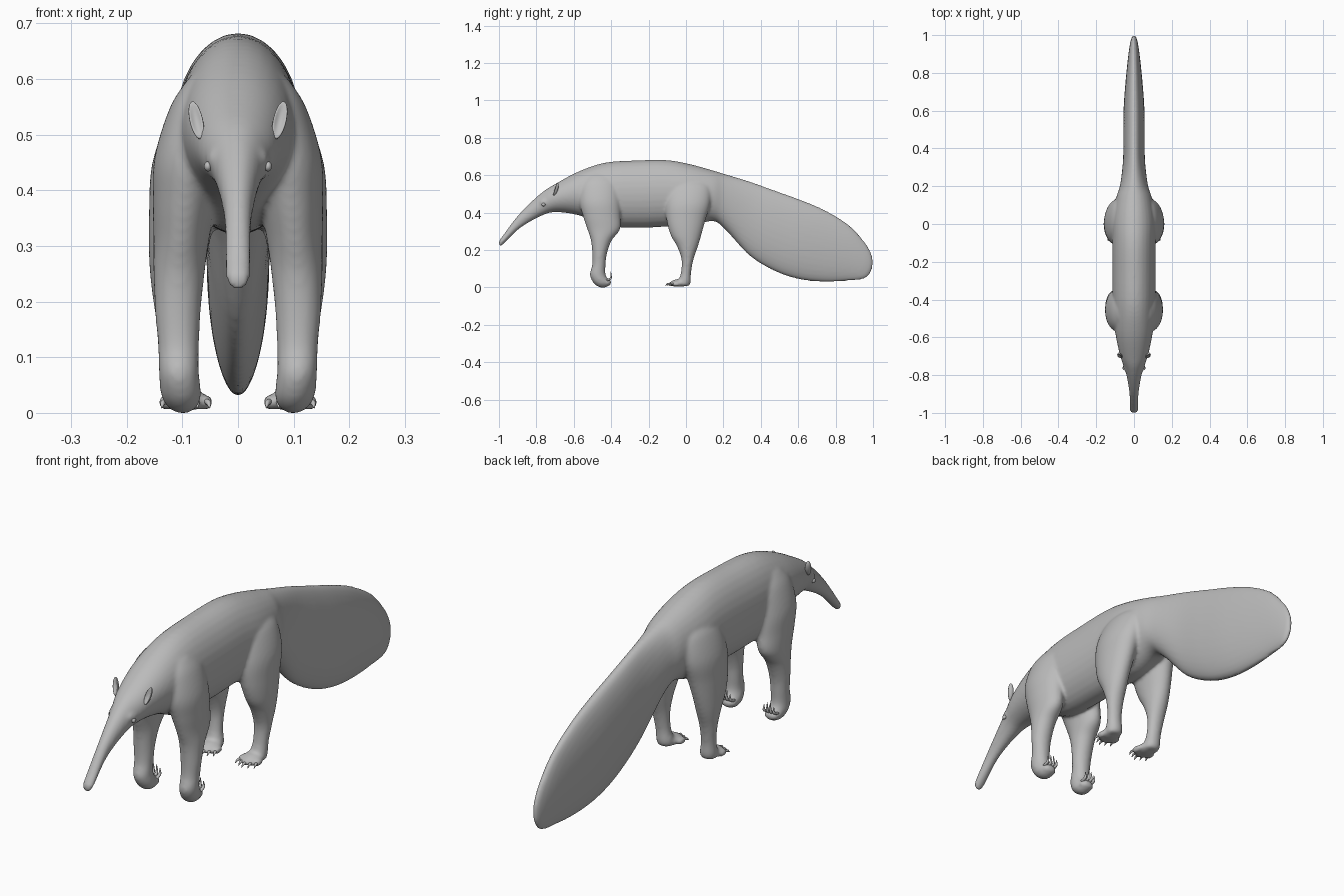
import bpy, bmesh, math
from mathutils import Vector, Matrix

cube = bpy.data.objects.get("Cube")
if cube:
    bpy.data.objects.remove(cube, do_unlink=True)

grey = bpy.data.materials.new("warm_grey")
grey.use_nodes = True
COLOUR = (0.5, 0.5, 0.5, 1)
grey.diffuse_color = COLOUR
grey.node_tree.nodes["Principled BSDF"].inputs["Base Color"].default_value = COLOUR


def finish(bm, name):
    """Turn a bmesh into a smooth grey object."""
    bmesh.ops.recalc_face_normals(bm, faces=bm.faces)
    mesh = bpy.data.meshes.new(name)
    bm.to_mesh(mesh)
    bm.free()
    mesh.materials.append(grey)
    mesh.shade_smooth()
    obj = bpy.data.objects.new(name, mesh)
    bpy.context.collection.objects.link(obj)
    return obj


def smooth_rows(rows, steps=5):
    """Catmull-Rom interpolation between section rows."""
    rows = [Vector(r) for r in rows]
    result = []
    for i in range(len(rows) - 1):
        a, b, c, d = rows[max(i - 1, 0)], rows[i], rows[i + 1], rows[min(i + 2, len(rows) - 1)]
        for s in range(steps):
            t = s / steps
            result.append(b + (c - a) * t / 2 + (a * 2 - b * 5 + c * 4 - d) * t * t / 2
                          + (b * 3 - a - c * 3 + d) * t ** 3 / 2)
    return result + [rows[-1]]


def loft(bm, rows, place, sides=32):
    """Skin closed elliptical rings; place(row, cos, sin) gives a point."""
    rings = []
    for row in smooth_rows(rows):
        angles = [math.tau * k / sides for k in range(sides)]
        rings.append([bm.verts.new(place(row, math.cos(a), math.sin(a))) for a in angles])
    for lower, upper in zip(rings, rings[1:]):
        for k in range(sides):
            n = (k + 1) % sides
            bm.faces.new((lower[k], lower[n], upper[n], upper[k]))
    bm.faces.new(rings[0])
    bm.faces.new(rings[-1])


def ball(bm, centre, radii, turn=None):
    matrix = Matrix.Translation(centre) @ (turn or Matrix()) @ Matrix.Diagonal((*radii, 1))
    return bmesh.ops.create_uvsphere(bm, u_segments=20, v_segments=12, radius=1, matrix=matrix)["verts"]


def claw(bm, start, bend, end, radius):
    """Curved tapering claw through three points."""
    p, q, r = Vector(start), Vector(bend), Vector(end)
    side = Vector((1, 0, 0))
    rows = [(*p, radius), (*q, radius * 0.8), (*r, radius * 0.15)]
    across = side.cross(r - p).normalized()
    loft(bm, rows, lambda v, c, s: Vector(v[:3]) + (side * c + across * s) * v[3], 10)


# Body, snout and tail: y, top, bottom, half width
trunk = [
    (-1.0, .25, .232, .012), (-.985, .27, .225, .022), (-.89, .395, .315, .025),
    (-.78, .5, .38, .045), (-.7, .553, .403, .073), (-.57, .622, .385, .1),
    (-.43, .668, .33, .112), (-.25, .68, .32, .115), (-.1, .681, .325, .115),
    (.02, .66, .325, .115), (.14, .627, .355, .094), (.21, .606, .31, .073),
    (.34, .567, .17, .058), (.48, .517, .085, .057), (.61, .47, .043, .055),
    (.74, .415, .03, .046), (.87, .335, .036, .033), (.95, .25, .046, .022),
    (.985, .195, .075, .013), (1.0, .155, .115, .004),
]

# Legs: z, y centre, x centre, half depth, half width
front_leg = [
    (.6, -.46, .06, .06, .03), (.55, -.46, .072, .1, .05), (.46, -.46, .086, .11, .064),
    (.38, -.45, .096, .1, .057), (.31, -.44, .102, .087, .05), (.25, -.453, .106, .055, .046),
    (.18, -.462, .108, .039, .041), (.12, -.466, .107, .036, .037), (.07, -.472, .106, .042, .036),
    (.03, -.455, .102, .044, .036), (.008, -.446, .1, .03, .024), (0, -.445, .1, .012, .01),
]
hind_leg = [
    (.58, .03, .05, .06, .03), (.54, .02, .07, .11, .05), (.45, .01, .09, .12, .064),
    (.36, 0, .1, .104, .06), (.28, 0, .108, .082, .052), (.22, .008, .11, .056, .045),
    (.15, .008, .109, .032, .036), (.08, 0, .105, .027, .031), (.03, -.008, .1, .034, .035),
    (.008, -.01, .1, .026, .03),
]

bm = bmesh.new()
loft(bm, trunk, lambda v, c, s: (v[3] * c, v[0], (v[1] + v[2]) / 2 + (v[1] - v[2]) / 2 * s))
for side in (1, -1):
    for leg in (front_leg, hind_leg):
        loft(bm, leg, lambda v, c, s: (side * (v[2] + v[4] * c), v[1] + v[3] * s, v[0]))
    # Hind foot with spread toes, and curled front knuckles
    ball(bm, (side * .096, -.035, .024), (.04, .048, .021))
    for k in range(5):
        u = (k - 2) / 2
        ball(bm, (side * (.094 + u * .037), -.072 + abs(u) * .02, .019), (.012, .026, .014))
    ball(bm, (side * .1, -.425, .027), (.033, .026, .021))
    # Brow and cheek fullness round the eye
    ball(bm, (side * .04, -.745, .455), (.018, .04, .024))
body = finish(bm, "body")

# Fuse the parts into one soft skin
remesh = body.modifiers.new("fuse", "REMESH")
remesh.mode = "VOXEL"
remesh.voxel_size = 0.007
remesh.use_smooth_shade = True
soften = body.modifiers.new("soften", "SMOOTH")
soften.factor = 0.5
soften.iterations = 8

for side, label in ((1, "left"), (-1, "right")):
    # Front claws curl back and up, hind claws point forward
    bm = bmesh.new()
    for k in range(4):
        x = side * (.078 + k * .015)
        lift = .012 * (k in (1, 2))
        claw(bm, (x, -.425, .038), (x, -.402, .05), (x, -.402, .073 + lift), .007)
    finish(bm, label + "_front_claws")

    bm = bmesh.new()
    for k in range(5):
        u = (k - 2) / 2
        x, y = .094 + u * .037, -.085 + abs(u) * .02
        claw(bm, (side * x, y, .02), (side * (x + u * .004), y - .015, .018),
             (side * (x + u * .006), y - .026, .009), .006)
    finish(bm, label + "_hind_claws")

    # Ear: thin leaf with a hollow pressed into its front
    bm = bmesh.new()
    tilt = Matrix.Rotation(side * .22, 4, "Y") @ Matrix.Rotation(-.3, 4, "X")
    leaf = ball(bm, (0, 0, 0), (.012, .014, .036))
    for v in leaf:
        if v.co.y < 0:
            hollow = 1 - (v.co.x / .012) ** 2 - (v.co.z / .036) ** 2
            v.co.y += max(hollow, 0) * .016
    bmesh.ops.transform(bm, matrix=Matrix.Translation((side * .075, -.698, .526)) @ tilt, verts=bm.verts)
    finish(bm, label + "_ear")

    bm = bmesh.new()
    ball(bm, (side * .054, -.762, .443), (.007, .01, .009))
    finish(bm, label + "_eye")
